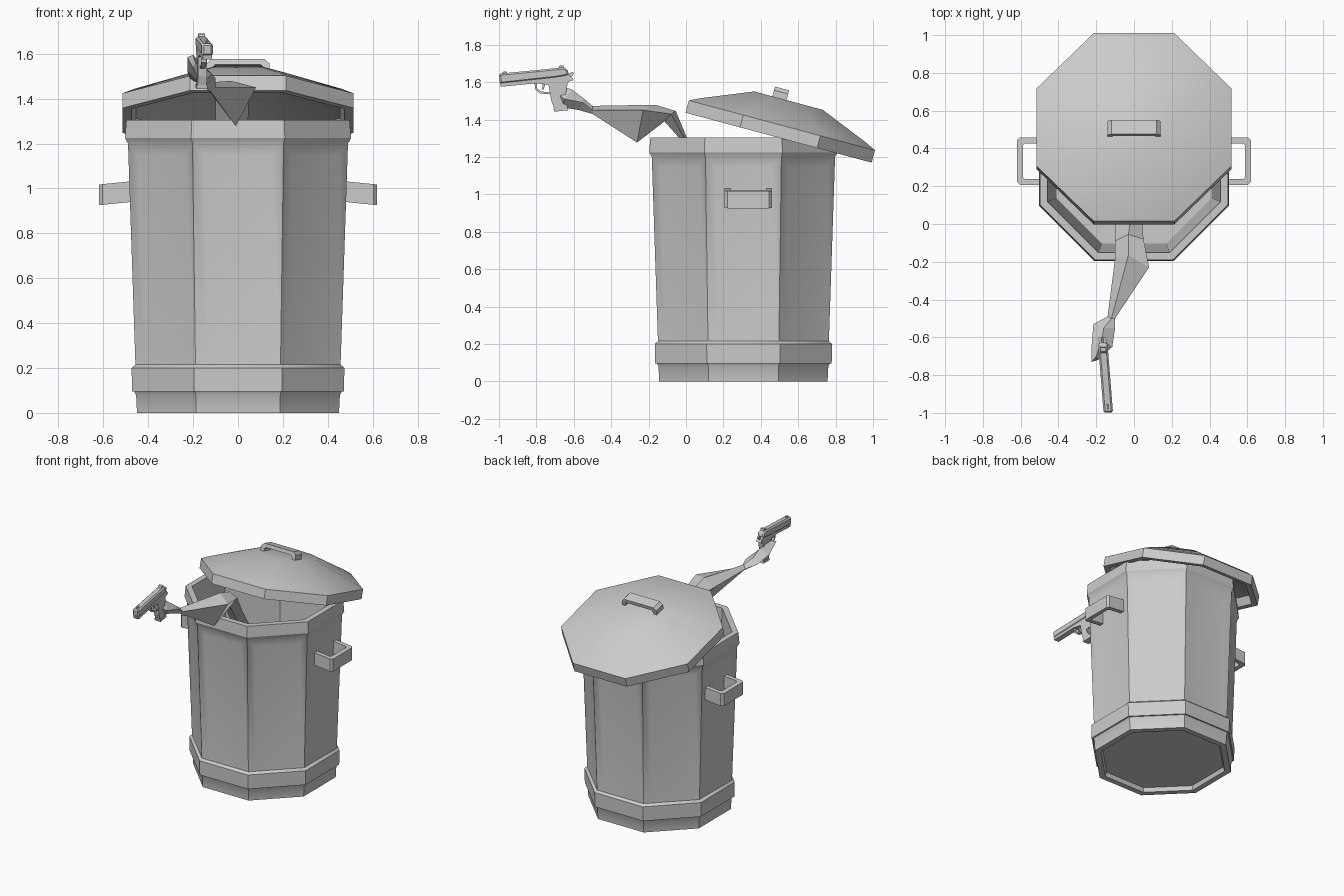
import bpy, bmesh, math
from mathutils import Matrix, Vector

if "Cube" in bpy.data.objects:
    bpy.data.objects.remove(bpy.data.objects["Cube"])

grey = bpy.data.materials.new("plain grey")
grey.diffuse_color = (0.6, 0.6, 0.6, 1)
grey.use_nodes = True
grey.node_tree.nodes["Principled BSDF"].inputs["Base Color"].default_value = grey.diffuse_color


def finish(name, bm, smooth=True):
    bmesh.ops.recalc_face_normals(bm, faces=bm.faces[:])
    me = bpy.data.meshes.new(name)
    bm.to_mesh(me)
    bm.free()
    me.materials.append(grey)
    ob = bpy.data.objects.new(name, me)
    bpy.context.collection.objects.link(ob)
    if smooth:
        bpy.ops.object.select_all(action='DESELECT')
        ob.select_set(True)
        bpy.context.view_layer.objects.active = ob
        bpy.ops.object.shade_smooth_by_angle(angle=math.radians(30))
    return ob


def loft(rings):
    """Skin a list of equal-length point rings and cap both ends."""
    bm = bmesh.new()
    rows = [[bm.verts.new(p) for p in r] for r in rings]
    n = len(rows[0])
    for a, b in zip(rows, rows[1:]):
        for i in range(n):
            j = (i + 1) % n
            bm.faces.new((a[i], a[j], b[j], b[i]))
    bm.faces.new(rows[0])
    bm.faces.new(rows[-1])
    return bm


def octagon(apothem, z, m):
    r = apothem / math.cos(math.pi / 8)
    angles = [math.pi / 8 + k * math.pi / 4 for k in range(8)]
    return [m @ Vector((r * math.cos(a), r * math.sin(a), z)) for a in angles]


def prism(name, outline, width, m):
    """Extrude a 2D outline symmetrically along its local z."""
    ob = finish(name, loft([[m @ Vector((u, v, s * width / 2)) for u, v in outline]
                            for s in (-1, 1)]), smooth=False)
    return ob


def grip_outline(half, depth, t, c):
    """U-shaped handle outline with chamfered corners."""
    outer = [(-half, 0), (-half, depth - c), (-half + c, depth),
             (half - c, depth), (half, depth - c), (half, 0)]
    h, d, k = half - t, depth - t, c * 0.6
    inner = [(h, 0), (h, d - k), (h - k, d), (-h + k, d), (-h, d - k), (-h, 0)]
    return outer + inner


# Bin: hollow octagonal shell with base band and rim
bin_m = Matrix.Translation((0, 0.307, 0))
bin_profile = [(0.40, 0.03), (0.41, 0), (0.45, 0), (0.454, 0.08), (0.462, 0.095),
               (0.472, 0.095), (0.474, 0.2), (0.457, 0.215), (0.49, 1.2),
               (0.504, 1.225), (0.497, 1.305), (0.457, 1.305), (0.41, 0.06)]
bm = loft([octagon(a, z, bin_m) for a, z in bin_profile])
bmesh.ops.recalc_face_normals(bm, faces=bm.faces[:])
# Shallow dished panels on the outer walls
panels = []
for f in bm.faces:
    c = f.calc_center_median() - Vector((0, 0.307, 0))
    if 0.68 < c.z < 0.73 and f.normal.dot(Vector((c.x, c.y, 0))) > 0:
        panels.append(f)
bmesh.ops.inset_individual(bm, faces=panels, thickness=0.075, depth=-0.006)
finish("bin", bm)

# Lid: tilted octagonal shell
lid_m = Matrix.Translation((0, 0.495, 1.303)) @ Matrix.Rotation(math.radians(-15), 4, 'X')
lid_profile = [(0.18, 0.18), (0.455, 0.06), (0.475, 0), (0.515, 0), (0.515, 0.068),
               (0.46, 0.095), (0.19, 0.205)]
finish("lid", loft([octagon(a, z, lid_m) for a, z in lid_profile]))

# Lid handle
stand = Matrix.Rotation(math.radians(90), 4, 'X')
prism("lid_handle", grip_outline(0.14, 0.062, 0.026, 0.02), 0.078,
      lid_m @ Matrix.Translation((0, -0.05, 0.197)) @ stand)

# Side handles, drooping slightly outward
for side, label in ((1, "right"), (-1, "left")):
    m = Matrix(((0, side, 0, side * 0.475), (1, 0, 0, 0.333),
                (0, -0.1, 1, 0.986), (0, 0, 0, 1)))
    prism(label + "_handle", grip_outline(0.126, 0.144, 0.032, 0.015), 0.092, m)

# Arm reaching out of the bin: right, bottom, left, top point of each section
arm = [
    [(.06, .20, .95), (-.02, .16, .95), (-.10, .20, .95), (-.02, .25, .95)],
    [(.045, -.01, 1.30), (-.02, -.035, 1.30), (-.10, -.015, 1.30), (-.02, .006, 1.30)],
    [(.05, -.08, 1.43), (-.01, -.115, 1.39), (-.10, -.09, 1.42), (-.03, -.055, 1.446)],
    [(.08, -.23, 1.45), (-.01, -.262, 1.277), (-.10, -.18, 1.42), (-.03, -.166, 1.479)],
    [(-.10, -.50, 1.45), (-.12, -.50, 1.43), (-.14, -.49, 1.45), (-.12, -.50, 1.473)],
]
finish("arm", loft(arm), smooth=False)

# Hand wrapped round the grip
hand = [
    arm[-1],
    [(-.10, -.55, 1.49), (-.15, -.57, 1.45), (-.215, -.53, 1.49), (-.16, -.55, 1.515)],
    [(-.115, -.65, 1.51), (-.165, -.66, 1.465), (-.225, -.65, 1.52), (-.17, -.61, 1.56)],
    [(-.19, -.72, 1.56), (-.20, -.71, 1.535), (-.225, -.73, 1.585), (-.20, -.70, 1.595)],
]
finish("hand", loft(hand), smooth=False)

# Pistol: side outlines in (y, z), angled slightly sideways
gun_m = Matrix(((-0.08, 0, 1, -0.216), (1, 0, 0, 0), (0, 1, 0, 0), (0, 0, 0, 1)))
slide = prism("pistol_slide", [(-1, 1.645), (-.66, 1.678), (-.635, 1.672), (-.625, 1.635),
                               (-.70, 1.622), (-.995, 1.59)], 0.05, gun_m)
bevel = slide.modifiers.new("bevel", 'BEVEL')
bevel.width = 0.009
bevel.segments = 1
prism("pistol_frame", [(-.995, 1.595), (-.63, 1.645), (-.60, 1.612), (-.632, 1.60),
                       (-.642, 1.54), (-.632, 1.452), (-.70, 1.445), (-.72, 1.50),
                       (-.735, 1.585), (-.80, 1.594), (-.99, 1.575)], 0.04, gun_m)
prism("grip_base", [(-.635, 1.465), (-.628, 1.45), (-.705, 1.442), (-.708, 1.46)], 0.048, gun_m)
prism("trigger_guard", [(-.81, 1.595), (-.805, 1.56), (-.78, 1.54), (-.728, 1.535),
                        (-.728, 1.545), (-.775, 1.55), (-.795, 1.565), (-.80, 1.595)],
      0.022, gun_m)
prism("trigger", [(-.765, 1.595), (-.772, 1.56), (-.762, 1.56), (-.75, 1.595)], 0.012, gun_m)
prism("hammer", [(-.635, 1.64), (-.605, 1.655), (-.60, 1.645), (-.62, 1.615)], 0.014, gun_m)
prism("front_sight", [(-.98, 1.64), (-.98, 1.655), (-.96, 1.658), (-.955, 1.645)], 0.01, gun_m)
prism("rear_sight", [(-.685, 1.67), (-.675, 1.688), (-.655, 1.69), (-.65, 1.67)], 0.03, gun_m)
